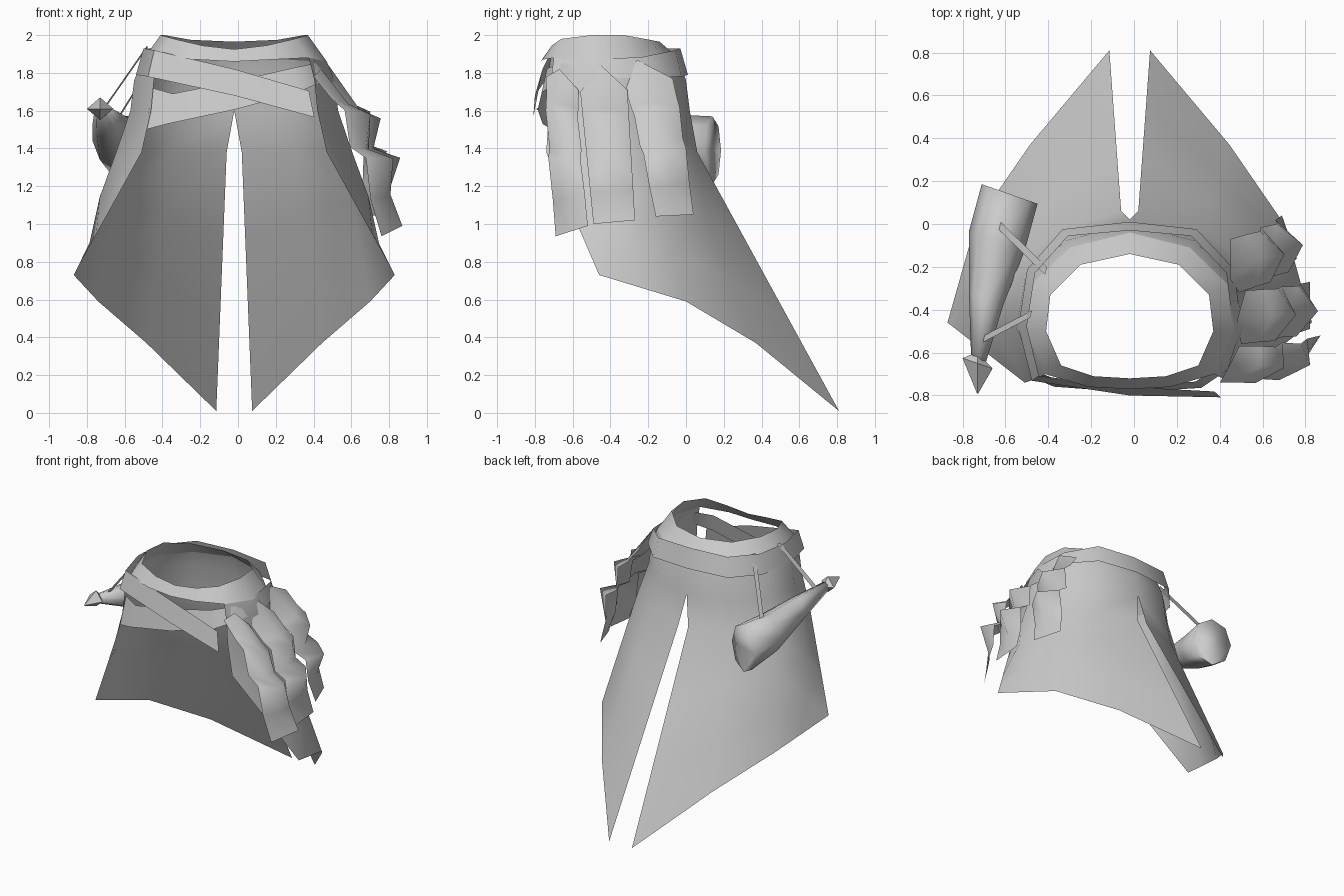
import bpy
from math import sin, cos, pi
from mathutils import Vector

cube = bpy.data.objects.get("Cube")
if cube:
    bpy.data.objects.remove(cube)

grey = bpy.data.materials.new("plain grey")
grey.use_nodes = True
colour = (0.6, 0.6, 0.6, 1)
grey.diffuse_color = colour
grey.node_tree.nodes["Principled BSDF"].inputs["Base Color"].default_value = colour


def make(name, verts, faces, angle=60):
    mesh = bpy.data.meshes.new(name)
    mesh.from_pydata([tuple(v) for v in verts], [], faces)
    mesh.materials.append(grey)
    obj = bpy.data.objects.new(name, mesh)
    bpy.context.collection.objects.link(obj)
    bpy.ops.object.select_all(action="DESELECT")
    obj.select_set(True)
    bpy.context.view_layer.objects.active = obj
    bpy.ops.object.shade_smooth_by_angle(angle=angle * pi / 180)
    return obj


def sheet(name, rows, angle=60):
    """Skin a list of equally long rows of points."""
    n = len(rows[0])
    verts = [p for row in rows for p in row]
    faces = [(i * n + j, (i + 1) * n + j, (i + 1) * n + j + 1, i * n + j + 1)
             for i in range(len(rows) - 1) for j in range(n - 1)]
    return make(name, verts, faces, angle)


def mirrored(obj, centre):
    obj.location.x = centre
    mod = obj.modifiers.new("mirror", "MIRROR")
    mod.merge_threshold = 0.002
    return obj


def ribbon(name, path):
    """Band through (x, y, z, width) points, leaning in at the top."""
    middle = Vector((-0.02, -0.42, 0))
    lower, upper = [], []
    for x, y, z, width in path:
        lean = (middle - Vector((x, y, 0))).normalized() * 0.02
        p, rise = Vector((x, y, z)), Vector((0, 0, width / 2))
        lower.append(p - lean - rise)
        upper.append(p + lean + rise)
    return sheet(name, [upper, lower])


# Waist outline of one half, back centre to front centre, as (x, y, rim z, lower z),
# with flare directions
waist = [(0, -.14, 1.965, 1.88), (.23, -.19, 1.975, 1.87), (.37, -.33, 2, 1.86),
         (.39, -.5, 2, 1.86), (.32, -.66, 1.98, 1.88), (.17, -.71, 1.945, 1.87),
         (0, -.72, 1.925, 1.86)]
flare = [(0, 1), (.5, .8), (.85, .5), (1, .1), (.75, -.4), (.2, -.5), (0, -.5)]


def ring(out, z=None, edge=2, count=5):
    return [Vector((w[0] + f[0] * out, w[1] + f[1] * out, z or w[edge]))
            for w, f in zip(waist[:count], flare)]


# Collar around the waist
collar = sheet("waist_collar", [ring(0, count=7), ring(.1, edge=3, count=7)])
mirrored(collar, -.02)

# Long split skirt, open at the front
hem = [Vector(p) for p in [(.095, .81, .01), (.465, .37, .37), (.72, 0, .59),
                           (.785, -.23, .66), (.85, -.46, .73)]]
hip = ring(.2, 1.38)
hip[0].x = .04
hip[4].x = .49
for p, f in list(zip(hip, flare))[2:4]:
    p += Vector((*f, 0)) * .035
rows = [ring(.1, edge=3), ring(.14, 1.76), ring(.16, 1.6), hip]
for t in (.33, .67, 1):
    row = [a.lerp(b, t) for a, b in zip(hip, hem)]
    row[3] += Vector((.04, 0, 0)) * sin(pi * t)
    rows.append(row)
mirrored(sheet("split_skirt", rows), -.02)

# Belt spiralling round the waist, both ends crossing at the front
w = .14
ribbon("wrapped_belt", [
    (-.47, -.7, 1.61, .22), (-.36, -.745, 1.61, .16), (-.02, -.765, 1.68, .15),
    (.3, -.75, 1.76, .13), (.42, -.67, 1.8, .1), (.48, -.48, 1.82, .1),
    (.45, -.22, 1.83, .11), (.28, -.04, 1.85, w), (-.02, -.01, 1.86, w),
    (-.32, -.04, 1.86, w), (-.48, -.22, 1.86, w), (-.52, -.48, 1.86, w),
    (-.46, -.72, 1.85, w), (-.02, -.78, 1.75, w), (.39, -.795, 1.635, w)])


# Hanging armour strips with stepped, pointed ridges
def strip(name, left, peak, right, low_left, low_right, outward):
    left, peak, right, low_left, low_right = map(
        Vector, (left, peak, right, low_left, low_right))
    out = Vector(outward).normalized()
    low_mid = (low_left + low_right) / 2
    start = (left + right) / 2
    rows = [[left, peak, right]]
    for t, bump in [(.14, .09), (.21, .18), (.44, .07), (.51, .19), (.77, .05), (1, 0)]:
        edge = out * bump * .5
        rows.append([left.lerp(low_left, t) + edge,
                     start.lerp(low_mid, t) + out * bump,
                     right.lerp(low_right, t) + edge])
    sheet(name, rows, 80)


strip("front_armour_strip", (.4, -.74, 1.78), (.44, -.67, 1.82), (.49, -.57, 1.71),
      (.76, -.69, .935), (.87, -.52, .99), (1, -.15, 0))
strip("middle_armour_strip", (.5, -.56, 1.7), (.48, -.45, 1.84), (.52, -.31, 1.71),
      (.82, -.49, 1), (.82, -.27, 1.02), (1, 0, 0))
strip("rear_armour_strip", (.49, -.32, 1.71), (.45, -.26, 1.87), (.45, -.07, 1.77),
      (.76, -.16, 1.04), (.69, .04, 1.05), (1, .15, 0))


# Tapered sheath and pointed pommel at the right hip
def lathe(name, rings, sides, angle):
    """Closed tube through (x, y, z, radius_x, radius_z) rings."""
    verts, n = [], sides
    for x, y, z, rx, rz in rings:
        for k in range(n):
            a = 2 * pi * k / n
            # the wide end is cut at a slant
            verts.append((x + rx * cos(a), y - rx * .35 * cos(a), z + rz * sin(a)))
    faces = [(i * n + k, i * n + (k + 1) % n, (i + 1) * n + (k + 1) % n, (i + 1) * n + k)
             for i in range(len(rings) - 1) for k in range(n)]
    faces += [tuple(range(n))[::-1], tuple(range(len(verts) - n, len(verts)))]
    make(name, verts, faces, angle)


lathe("sheath", [(-.58, .14, 1.39, .13, .18), (-.64, -.08, 1.44, .13, .14),
                 (-.69, -.35, 1.53, .08, .09), (-.725, -.63, 1.6, .035, .035)], 8, 100)
lathe("pommel", [(-.73, -.62, 1.61, .03, .03), (-.73, -.65, 1.61, .07, .06),
                 (-.73, -.79, 1.61, .003, .003)], 4, 20)


# Thin hanging straps
def strap(name, top, bottom):
    side = Vector((.005, .017, 0))
    top, bottom = Vector(top), Vector(bottom)
    sheet(name, [[top - side, top + side], [bottom - side, bottom + side]])


strap("front_strap", (-.48, -.42, 1.94), (-.71, -.54, 1.61))
strap("rear_strap", (-.41, -.22, 1.92), (-.635, 0, 1.56))
